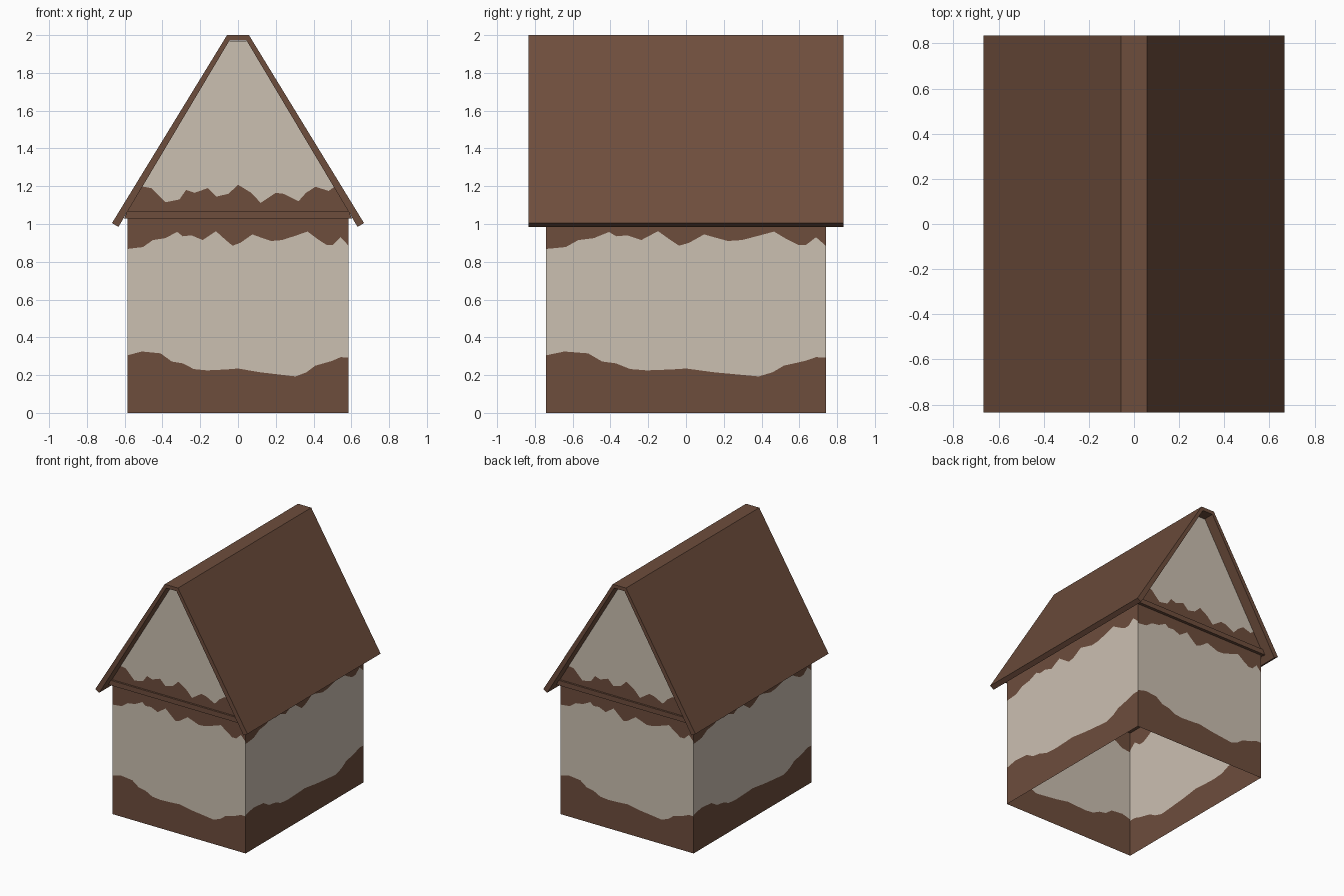
import bpy, math
from mathutils import Matrix

if "Cube" in bpy.data.objects:
    bpy.data.objects.remove(bpy.data.objects["Cube"])


def material(name, rgb):
    m = bpy.data.materials.new(name)
    m.diffuse_color = (*rgb, 1)
    m.use_nodes = True
    m.node_tree.nodes["Principled BSDF"].inputs["Base Color"].default_value = m.diffuse_color
    return m


BROWN = material("brown timber", (0.155, 0.075, 0.046))
CREAM = material("cream plaster", (0.60, 0.525, 0.44))


def make(name, verts, faces, mats=None):
    me = bpy.data.meshes.new(name)
    me.from_pydata(verts, [], faces)
    me.materials.append(BROWN)
    me.materials.append(CREAM)
    for p, i in zip(me.polygons, mats or [0] * len(faces)):
        p.material_index = i
    ob = bpy.data.objects.new(name, me)
    bpy.context.collection.objects.link(ob)
    return ob


def panels(name, polys, mats, y, turn):
    """Flat polygons given as (x, z), placed at depth -y and turned about z."""
    verts, faces = [], []
    for poly in polys:
        faces.append(range(len(verts), len(verts) + len(poly)))
        verts += [(x, -y, z) for x, z in poly]
    ob = make(name, verts, faces, mats)
    ob.data.transform(Matrix.Rotation(turn, 4, 'Z'))


def prism(name, profile, y0, y1):
    n = len(profile)
    verts = [(x, y, z) for y in (y0, y1) for x, z in profile]
    faces = [(i, i + n, (i + 1) % n + n, (i + 1) % n) for i in range(n)]
    faces += [range(n), range(2 * n - 1, n - 1, -1)]
    make(name, verts, faces)


# Ragged plaster edges as (position across the wall from -1 to 1, height)
HIGH = [(-1, .868), (-.86, .878), (-.77, .915), (-.66, .925), (-.55, .958),
        (-.5, .935), (-.42, .94), (-.32, .915), (-.2, .962), (-.12, .92),
        (-.05, .885), (.02, .90), (.13, .945), (.2, .93), (.3, .91),
        (.4, .915), (.53, .94), (.63, .96), (.72, .92), (.8, .89),
        (.86, .89), (.93, .93), (1, .885)]
LOW = [(-1, .305), (-.87, .325), (-.7, .315), (-.6, .272), (-.5, .262),
       (-.4, .232), (-.28, .225), (-.1, .23), (0, .235), (.2, .215),
       (.52, .193), (.62, .215), (.7, .25), (.85, .275), (.93, .295), (1, .293)]
TOP = 1.035

# Four walls, each brown below, cream between, brown above
for name, half, depth, turn in (("front_wall", .585, .74, 0),
                                ("right_wall", .74, .585, math.pi / 2),
                                ("back_wall", .585, .74, math.pi),
                                ("left_wall", .74, .585, -math.pi / 2)):
    lo = [(u * half, z) for u, z in LOW]
    hi = [(u * half, z) for u, z in HIGH]
    panels(name, [[(-half, 0), (half, 0)] + lo[::-1],
                  lo + hi[::-1],
                  hi + [(half, TOP), (-half, TOP)]],
           [0, 1, 0], depth, turn)

# Gables with a ragged brown strip along the bottom
WAVE = [(-.515, 1.2), (-.46, 1.19), (-.385, 1.115), (-.31, 1.13), (-.275, 1.18),
        (-.23, 1.165), (-.16, 1.19), (-.115, 1.145), (-.05, 1.16), (0, 1.208),
        (.07, 1.165), (.12, 1.112), (.2, 1.165), (.24, 1.16), (.32, 1.12),
        (.36, 1.165), (.41, 1.197), (.48, 1.175), (.515, 1.2)]
for name, turn in (("front_gable", 0), ("back_gable", math.pi)):
    panels(name, [[(-.605, 1.05), (.605, 1.05)] + WAVE[::-1],
                  WAVE + [(.055, 1.97), (-.055, 1.97)]],
           [0, 1], .748, turn)

# Beams under the gables, and the attic floor between them
for name, s in (("front_beam", -1), ("back_beam", 1)):
    y0, y1 = sorted((s * .74, s * .763))
    prism(name, [(-.603, 1.03), (.603, 1.03), (.583, 1.07), (-.583, 1.07)], y0, y1)
make("attic_floor", [(-.6, -.745, 1.03), (.6, -.745, 1.03),
                     (.6, .745, 1.03), (-.6, .745, 1.03)], [(0, 1, 2, 3)])

# Roof slab with a flat ridge
half = [(.058, 2), (.667, 1.005), (.633, .985), (.045, 1.972)]
left = [(-x, z) for x, z in half]
prism("roof", half + left[::-1], -.835, .835)
